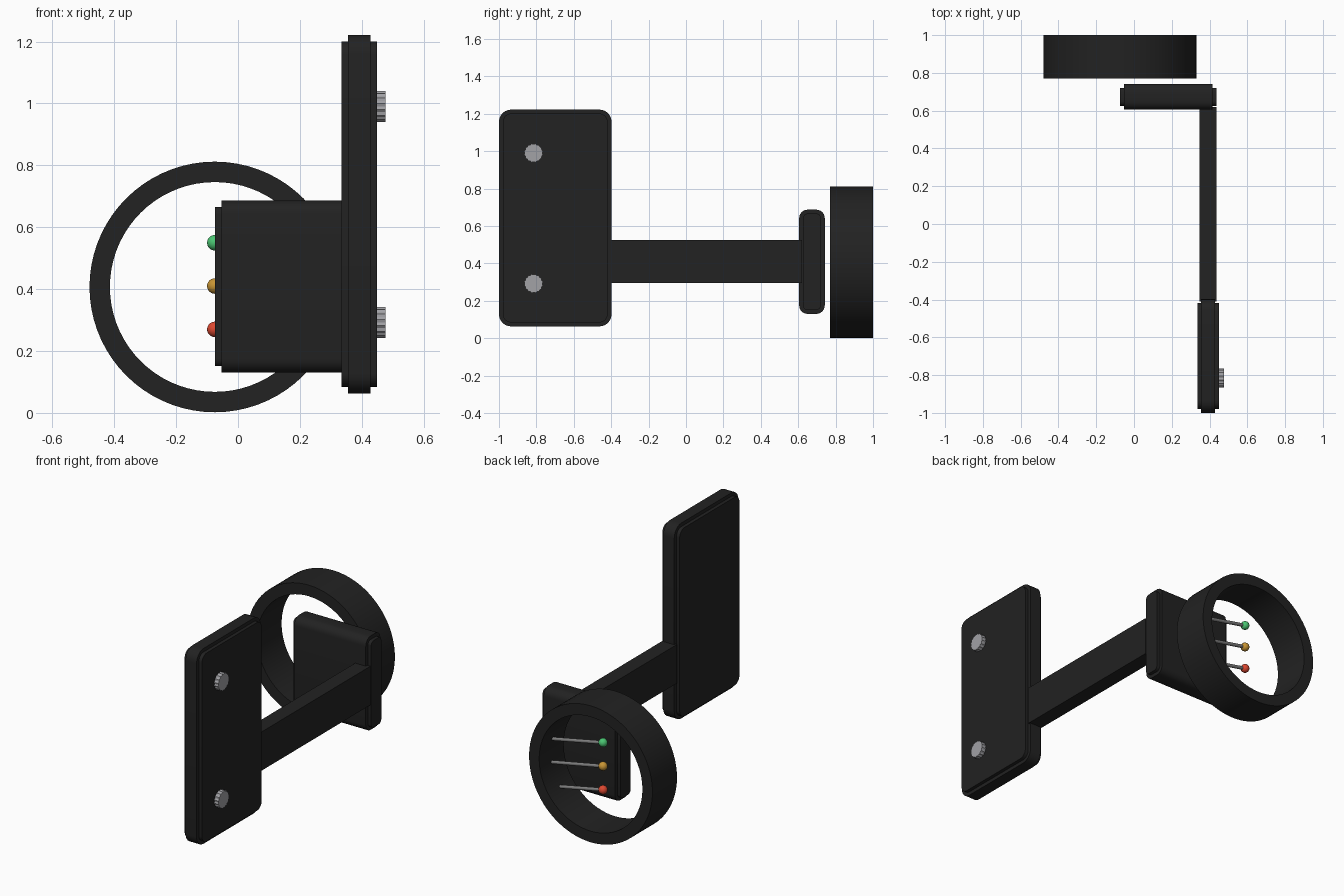
import bpy, bmesh, math
from mathutils import Vector

if "Cube" in bpy.data.objects:
    bpy.data.objects.remove(bpy.data.objects["Cube"])


def material(name, rgb):
    m = bpy.data.materials.new(name)
    m.diffuse_color = (*rgb, 1)
    m.use_nodes = True
    m.node_tree.nodes["Principled BSDF"].inputs["Base Color"].default_value = m.diffuse_color
    return m


BLACK = material("matte black", (0.016, 0.016, 0.016))
STEEL = material("steel", (0.36, 0.36, 0.38))
ROD = material("rod grey", (0.22, 0.22, 0.22))
GREEN = material("green", (0.07, 0.56, 0.17))
AMBER = material("amber", (0.58, 0.30, 0.035))
RED = material("red", (0.72, 0.065, 0.03))


def finish(bm, name, mat, smooth=None):
    bmesh.ops.recalc_face_normals(bm, faces=bm.faces)
    me = bpy.data.meshes.new(name)
    bm.to_mesh(me)
    bm.free()
    me.materials.append(mat)
    ob = bpy.data.objects.new(name, me)
    bpy.context.collection.objects.link(ob)
    if smooth:
        bpy.ops.object.select_all(action='DESELECT')
        bpy.context.view_layer.objects.active = ob
        ob.select_set(True)
        bpy.ops.object.shade_smooth_by_angle(angle=math.radians(smooth))
    return ob


def rounded(y0, y1, z0, z1, r, seg=6):
    """Rounded rectangle outline in the YZ plane."""
    pts = []
    corners = [(y1 - r, z1 - r), (y0 + r, z1 - r), (y0 + r, z0 + r), (y1 - r, z0 + r)]
    for i, (cy, cz) in enumerate(corners):
        for k in range(seg + 1):
            a = math.pi / 2 * (i + k / seg)
            pts.append((cy + r * math.cos(a), cz + r * math.sin(a)))
    return pts


def loft(name, mat, layers, smooth=30):
    """Join outlines [(x, points)] along X and cap both ends."""
    bm = bmesh.new()
    loops = [[bm.verts.new((x, y, z)) for y, z in pts] for x, pts in layers]
    n = len(loops[0])
    for a, b in zip(loops, loops[1:]):
        for i in range(n):
            j = (i + 1) % n
            bm.faces.new((a[i], a[j], b[j], b[i]))
    bm.faces.new(loops[0])
    bm.faces.new(loops[-1])
    return finish(bm, name, mat, smooth)


def stepped_block(name, x0, x1, y0, y1, z0, z1, r, s=0.021):
    """Rounded block whose two ends are stepped in by s."""
    big = rounded(y0, y1, z0, z1, r)
    small = rounded(y0 + s, y1 - s, z0 + s, z1 - s, r - s)
    loft(name, BLACK, [(x0, small), (x0 + s, small), (x0 + s, big),
                       (x1 - s, big), (x1 - s, small), (x1, small)])


# Mounting plate and pin housing
stepped_block("mounting_plate", 0.335, 0.449, -1.0, -0.398, 0.063, 1.222, 0.065)
stepped_block("pin_housing", -0.075, 0.436, 0.605, 0.742, 0.13, 0.687, 0.045)

# Extension arm
arm = [(0.62, 0.525), (-0.41, 0.525), (-0.41, 0.295), (0.62, 0.295)]
loft("extension_arm", BLACK, [(0.346, arm), (0.436, arm)], None)

# Knurled bolt heads on the plate
for label, z in (("lower", 0.292), ("upper", 0.99)):
    pts = []
    for i in range(32):
        a = 2 * math.pi * i / 32
        r = 0.051 if i % 2 else 0.047
        pts.append((-0.815 + r * math.cos(a), z + r * math.sin(a)))
    loft(label + "_bolt", STEEL, [(0.42, pts), (0.477, pts)], None)

# Sight ring
CX, CZ, N = -0.075, 0.407, 72
bm = bmesh.new()
section = [(0.405, 0.77), (0.405, 1.0), (0.339, 1.0), (0.339, 0.77)]
rings = [[bm.verts.new((CX + r * math.cos(2 * math.pi * i / N), y,
                        CZ + r * math.sin(2 * math.pi * i / N)))
          for r, y in section] for i in range(N)]
for i in range(N):
    a, b = rings[i], rings[(i + 1) % N]
    for k in range(4):
        j = (k + 1) % 4
        bm.faces.new((a[k], a[j], b[j], b[k]))
finish(bm, "sight_ring", BLACK, 30)

# Sight pins: slanted rods from the ring wall, each with a coloured bead
for label, mat, z in (("green", GREEN, 0.55), ("amber", AMBER, 0.41), ("red", RED, 0.27)):
    tip = Vector((CX, 0.885, z))
    root = Vector((0.275 if label == "amber" else 0.265, 0.885, z - 0.068))
    d = tip - root
    bm = bmesh.new()
    bmesh.ops.create_cone(bm, cap_ends=True, segments=12, radius1=0.01,
                          radius2=0.01, depth=d.length)
    bm.transform(d.to_track_quat('Z', 'Y').to_matrix().to_4x4())
    bmesh.ops.translate(bm, verts=bm.verts, vec=(tip + root) / 2)
    finish(bm, label + "_pin_rod", ROD, 40)
    bm = bmesh.new()
    bmesh.ops.create_uvsphere(bm, u_segments=20, v_segments=12, radius=0.025)
    bmesh.ops.translate(bm, verts=bm.verts, vec=tip)
    finish(bm, label + "_pin_bead", mat, 60)
